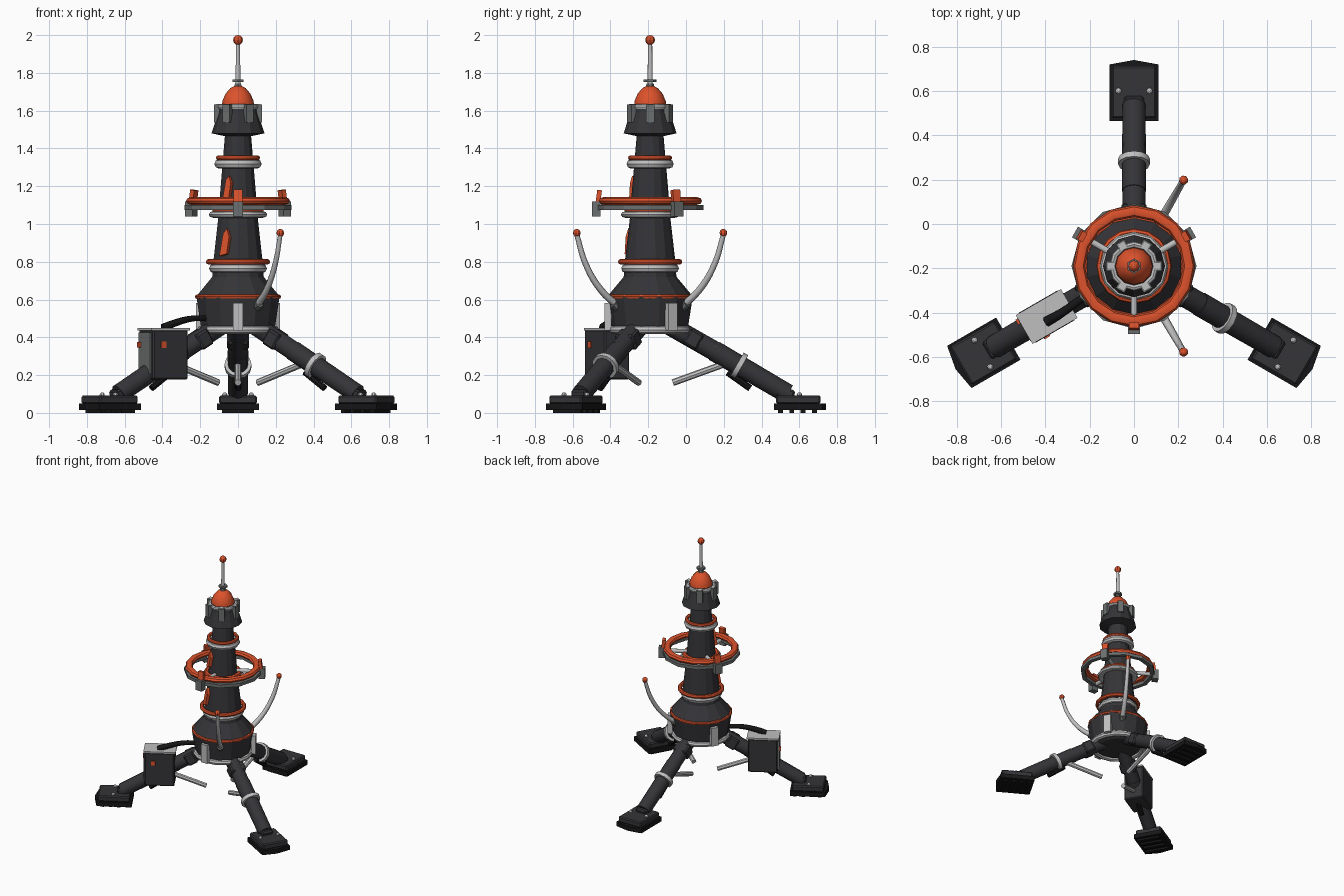
import bpy, bmesh, math
from mathutils import Vector, Matrix

if "Cube" in bpy.data.objects:
    bpy.data.objects.remove(bpy.data.objects["Cube"], do_unlink=True)


def material(name, r, g, b):
    m = bpy.data.materials.new(name)
    m.use_nodes = True
    m.diffuse_color = (r, g, b, 1)
    m.node_tree.nodes["Principled BSDF"].inputs["Base Color"].default_value = (r, g, b, 1)
    return m


DARK = material("charcoal", .035, .035, .04)
BLACK = material("black rubber", .008, .008, .009)
ORANGE = material("orange", .72, .085, .025)
LIGHT = material("light grey", .52, .52, .52)
GREY = material("steel grey", .15, .16, .16)
AXIS_Y = -.19
LEGS = {"back": 90, "right": 210, "left": 330}
BRACKETS = (30, 150, 270)


def frame(angle):
    """Matrix whose x axis points outward from the tower at this angle."""
    return Matrix.Translation((0, AXIS_Y, 0)) @ Matrix.Rotation(math.radians(angle), 4, "Z")


def finish(name, bm, mat, matrix=None):
    bmesh.ops.recalc_face_normals(bm, faces=bm.faces)
    if matrix:
        bm.transform(matrix)
    me = bpy.data.meshes.new(name)
    bm.to_mesh(me)
    bm.free()
    me.materials.append(mat)
    ob = bpy.data.objects.new(name, me)
    bpy.context.collection.objects.link(ob)
    return ob


def smooth(ob):
    for o in bpy.context.selected_objects:
        o.select_set(False)
    ob.select_set(True)
    bpy.context.view_layer.objects.active = ob
    bpy.ops.object.shade_smooth_by_angle(angle=math.radians(40))


def lathe(name, profile, mat, sides=14, closed=False):
    """Spin (radius, height) points about the tower axis."""
    bm = bmesh.new()
    rings = []
    for r, z in profile:
        rings.append([bm.verts.new((r * math.cos(a), r * math.sin(a), z))
                      for a in (math.tau * i / sides for i in range(sides))])
    pairs = list(zip(rings, rings[1:]))
    if closed:
        pairs.append((rings[-1], rings[0]))
    else:
        bm.faces.new(rings[0])
        bm.faces.new(rings[-1])
    for a, b in pairs:
        for i in range(sides):
            j = (i + 1) % sides
            bm.faces.new((a[i], a[j], b[j], b[i]))
    return finish(name, bm, mat, frame(90))


def ring(name, r, z, thick, mat, sides=16, flat=1):
    loop = [(r + thick * math.cos(math.tau * k / 8), z + flat * thick * math.sin(math.tau * k / 8))
            for k in range(8)]
    ob = lathe(name, loop, mat, sides, True)
    smooth(ob)
    return ob


def box(name, size, at, mat, angle, tilt=0, bevel=0):
    bm = bmesh.new()
    bmesh.ops.create_cube(bm, size=1)
    bm.transform(Matrix.Diagonal((*size, 1)))
    if bevel:
        bmesh.ops.bevel(bm, geom=bm.edges[:], offset=bevel, segments=1, affect="EDGES")
    m = frame(angle) @ Matrix.Translation(at) @ Matrix.Rotation(math.radians(tilt), 4, "Y")
    return finish(name, bm, mat, m)


def ball(name, r, at, mat, angle=0):
    bm = bmesh.new()
    bmesh.ops.create_uvsphere(bm, u_segments=8, v_segments=6, radius=r)
    return finish(name, bm, mat, frame(angle) @ Matrix.Translation(at))


def rod(name, a, b, r1, r2, mat, angle=0, sides=10):
    a, b = Vector(a), Vector(b)
    bm = bmesh.new()
    bmesh.ops.create_cone(bm, cap_ends=True, segments=sides, radius1=r1, radius2=r2, depth=(b - a).length)
    turn = (b - a).to_track_quat("Z", "Y").to_matrix().to_4x4()
    ob = finish(name, bm, mat, frame(angle) @ Matrix.Translation((a + b) / 2) @ turn)
    smooth(ob)
    return ob


def tube(name, points, radius, mat, angle):
    """Smooth bent tube through points, each optionally thinning to the tip."""
    cu = bpy.data.curves.new(name, "CURVE")
    cu.dimensions = "3D"
    cu.bevel_depth, cu.bevel_resolution, cu.resolution_u = radius, 1, 5
    cu.use_fill_caps = True
    sp = cu.splines.new("BEZIER")
    sp.bezier_points.add(len(points) - 1)
    for i, (bp, p) in enumerate(zip(sp.bezier_points, points)):
        bp.co = p
        bp.radius = 1.2 - .4 * i / (len(points) - 1)
        bp.handle_left_type = bp.handle_right_type = "AUTO"
    cu.materials.append(mat)
    ob = bpy.data.objects.new(name, cu)
    ob.matrix_world = frame(angle)
    bpy.context.collection.objects.link(ob)


def prism(name, outline, z0, z1, mat, matrix):
    bm = bmesh.new()
    face = bm.faces.new([bm.verts.new((x, y, z0)) for x, y in outline])
    top = bmesh.ops.extrude_face_region(bm, geom=[face])["geom"]
    bmesh.ops.translate(bm, vec=(0, 0, z1 - z0), verts=[v for v in top if isinstance(v, bmesh.types.BMVert)])
    return finish(name, bm, mat, matrix)


# Tower body
lathe("base_drum", [(.15, .42), (.2, .45), (.225, .61), (.215, .63), (.14, .72), (.13, .8)], DARK)
lathe("lower_column", [(.135, .79), (.105, 1.05)], DARK)
lathe("upper_column", [(.107, 1.05), (.07, 1.48)], DARK)
lathe("head", [(.07, 1.465), (.14, 1.48), (.105, 1.59), (.1, 1.63)], DARK, 12)
smooth(lathe("dome", [(.085, 1.62), (.083, 1.65), (.066, 1.69), (.04, 1.72), (.02, 1.73)], ORANGE, 12))

# Rings and collars
ring("base_ring", .195, .44, .022, LIGHT)
ring("drum_trim", .216, .615, .012, ORANGE)
ring("lower_collar", .128, .765, .025, LIGHT, 12)
ring("lower_trim", .155, .8, .015, ORANGE)
ring("middle_collar", .13, 1.05, .025, LIGHT, 12, .7)
ring("middle_trim", .12, 1.075, .017, ORANGE)
ring("upper_collar", .1, 1.318, .025, LIGHT, 12)
ring("upper_trim", .104, 1.35, .013, ORANGE)
ring("head_ring", .098, 1.62, .014, LIGHT, 12)
ring("halo_ring", .248, 1.122, .027, ORANGE, 16, .75)
lathe("halo_rail", [(.25, 1.075), (.282, 1.075), (.282, 1.1), (.25, 1.1)], GREY, 12, True)

# Head clamps
for a in range(0, 360, 60):
    box("head_clamp", (.03, .045, .095), (.112, 0, 1.585), GREY, a)
    box("head_clamp_cap", (.03, .03, .015), (.104, 0, 1.628), LIGHT, a)

# Mast on the dome
rod("mast", (0, 0, 1.72), (0, 0, 1.97), .014, .011, LIGHT)
rod("mast_socket", (0, 0, 1.72), (0, 0, 1.745), .025, .018, GREY, 0, 6)
rod("mast_collar", (0, 0, 1.752), (0, 0, 1.766), .034, .034, GREY, 0, 6)
ball("mast_tip", .026, (0, 0, 1.974), ORANGE)

# Halo mounts and base brackets
for a in BRACKETS:
    rod("halo_spoke", (.09, 0, 1.09), (.26, 0, 1.09), .015, .015, LIGHT, a)
    box("halo_clamp", (.045, .055, .08), (.285, 0, 1.08), GREY, a)
    box("halo_lug", (.025, .045, .07), (.272, 0, 1.145), ORANGE, a, -8)
    box("base_bracket", (.035, .055, .145), (.223, 0, .51), LIGHT, a)

# Slanted orange marker plates on the column
fin = [(-.025, -.07), (.02, -.06), (.028, .03), (.012, .075), (-.01, .05)]
for z, r, s in ((.9, .125, 1), (1.19, .1, .85)):
    m = frame(238) @ Matrix.Translation((r, 0, z)) @ Matrix.Rotation(math.radians(-7), 4, "Y")
    m = m @ Matrix(((0, 0, 1, 0), (s, 0, 0, 0), (0, s, 0, 0), (0, 0, 0, 1)))
    prism("marker_plate", fin, -.012, .014, ORANGE, m)

# Curved whisker aerials
for a in (60, -60):
    tube("whisker", [(.16, 0, .54), (.3, 0, .65), (.395, 0, .79), (.447, 0, .94)], .017, LIGHT, a)
    ball("whisker_tip", .021, (.448, 0, .953), ORANGE, a)
    rod("whisker_socket", (.17, 0, .545), (.225, 0, .58), .03, .025, GREY, a, 8)

# Legs with struts and feet
hip, knee, ankle = Vector((.1, 0, .465)), Vector((.34, 0, .328)), Vector((.73, 0, .1))
along = (ankle - hip).normalized()
sole = [(.655, -.11), (.91, -.11), (.93, 0), (.91, .11), (.655, .11)]
for side, a in LEGS.items():
    rod(side + "_upper_leg", hip, knee, .052, .052, DARK, a, 12)
    rod(side + "_lower_leg", knee, ankle, .055, .052, DARK, a, 12)
    box(side + "_hip_joint", (.08, .115, .09), (.23, 0, .39), DARK, a, 30, .01)
    cuff = hip.lerp(ankle, .59)
    rod(side + "_leg_cuff", cuff - along * .014, cuff + along * .014, .072, .072, LIGHT, a, 12)
    rod(side + "_strut", (.41, 0, .265), (.12, 0, .16), .018, .018, LIGHT, a, 8)
    rod(side + "_damper", (.41, 0, .215), (.53, 0, .13), .018, .018, BLACK, a, 8)
    prism(side + "_sole", sole, .015, .05, BLACK, frame(a))
    box(side + "_foot_plate", (.235, .2, .045), (.785, 0, .07), DARK, a, 0, .008)
    box(side + "_ankle_block", (.1, .09, .05), (.715, 0, .105), DARK, a, 12, .01)
    for i in range(4):
        box(side + "_tread", (.025, .17, .02), (.69 + i * .06, 0, .01), BLACK, a)
    for y in (-.07, .07):
        ball(side + "_bolt", .014, (.79, y, .095), LIGHT, a)

# Equipment case on the right leg, with its cable
box("case", (.215, .155, .265), (.455, 0, .31), DARK, 210, 0, .008)
box("case_lid", (.235, .15, .012), (.455, 0, .443), LIGHT, 210)
box("case_end_panel", (.014, .12, .22), (.567, 0, .315), GREY, 210)
box("case_button", (.02, .025, .03), (.575, -.045, .36), ORANGE, 210)
box("case_marker", (.03, .008, .035), (.5, .08, .36), ORANGE, 210)
tube("cable", [(.47, .02, .45), (.4, .02, .475), (.28, .01, .5), (.17, 0, .5)], .019, BLACK, 210)
